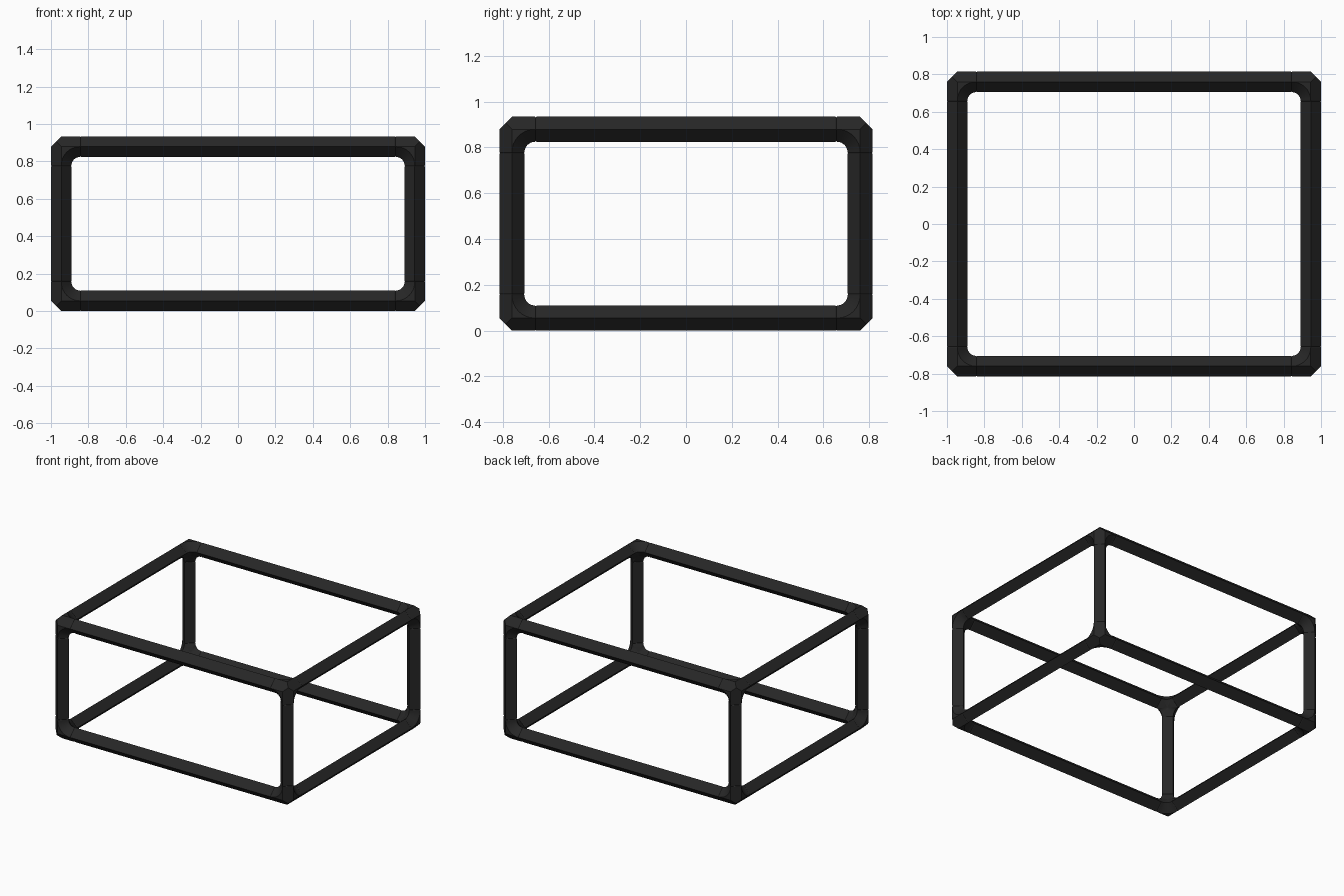
import bpy, bmesh, math
from itertools import product
from mathutils import Vector

cube = bpy.data.objects.get("Cube")
if cube:
    bpy.data.objects.remove(cube)

HALF = Vector((1.0, 0.815, 0.467))   # outer half extents
R = 0.055                            # half width of the diamond bar section
L = 0.1                              # reach of a corner joint along each bar
SEAM = 0.004                         # small groove where bar meets joint
STEPS = 8
AXIS = HALF - Vector((R, R, R))      # bar centre lines
LIFT = Vector((0, 0, HALF.z))

mat = bpy.data.materials.new("matte_black")
mat.use_nodes = True
black = (0.02, 0.02, 0.02, 1)
mat.diffuse_color = black
shader = mat.node_tree.nodes["Principled BSDF"]
shader.inputs["Base Color"].default_value = black
shader.inputs["Roughness"].default_value = 0.6


def finish(name, polygons):
    """Make an object from polygons given as lists of points."""
    bm = bmesh.new()
    for poly in polygons:
        bm.faces.new([bm.verts.new(p + LIFT) for p in poly])
    bmesh.ops.remove_doubles(bm, verts=bm.verts, dist=1e-5)
    bmesh.ops.recalc_face_normals(bm, faces=bm.faces)
    mesh = bpy.data.meshes.new(name)
    bm.to_mesh(mesh)
    bm.free()
    mesh.materials.append(mat)
    obj = bpy.data.objects.new(name, mesh)
    bpy.context.collection.objects.link(obj)
    bpy.ops.object.select_all(action='DESELECT')
    obj.select_set(True)
    bpy.context.view_layer.objects.active = obj
    bpy.ops.object.shade_smooth_by_angle(angle=math.radians(25))


def point(k, u, v, w):
    """Point whose u lies on axis k and v, w on the next two axes."""
    p = Vector((0, 0, 0))
    p[k], p[(k + 1) % 3], p[(k + 2) % 3] = u, v, w
    return p


def diamond(k, u, r):
    return [point(k, u, *c) for c in ((r, 0), (0, r), (-r, 0), (0, -r))]


def arc(k, radius, w):
    """Concave quarter arc between the bars on the two axes after k."""
    pts = []
    for i in range(STEPS + 1):
        a = math.pi / 2 * i / STEPS
        pts.append(point(k, w, -L + radius * math.cos(a), -L + radius * math.sin(a)))
    return pts


def joint_polygons():
    """Three-way elbow with its outside corner towards +x +y +z."""
    polys = []
    apex = Vector((R, R, R)) / 2
    hollow = Vector((-R, -R, -R)) * 0.8
    for k in range(3):
        # outer chamfer running out to the tip
        polys.append([point(k, -L, R, 0), point(k, 0, R, 0), apex,
                      point(k, 0, 0, R), point(k, -L, 0, R)])
        # flat gusset and the curved flank below it
        ridge, inner = arc(k, L, R), arc(k, L - R, 0)
        polys.append([point(k, R, 0, 0)] + ridge)
        for i in range(STEPS):
            polys.append([ridge[i], ridge[i + 1], inner[i + 1], inner[i]])
            polys.append([inner[i], inner[i + 1], hollow])
        # inside face and slightly tapered end towards the bar
        polys.append([point(k, -L, -R, 0), point(k, -L, 0, -R), hollow])
        wide, tip = diamond(k, -L, R), diamond(k, -L - SEAM, R * 0.94)
        polys += [[wide[i], wide[i - 1], tip[i - 1], tip[i]] for i in range(4)]
        polys.append(tip)
    return polys


SIDE = ({-1: "right", 1: "left"}, {-1: "front", 1: "back"}, {-1: "bottom", 1: "top"})
KIND = ("cross_bar", "side_bar", "upright")

# eight corner joints
for signs in product((-1, 1), repeat=3):
    name = "_".join(SIDE[i][signs[i]] for i in (2, 1, 0)) + "_joint"
    finish(name, [[Vector([s * (a + c) for s, a, c in zip(signs, AXIS, p)]) for p in poly]
                  for poly in joint_polygons()])

# twelve bars
for k in range(3):
    end = AXIS[k] - L - SEAM
    for sv, sw in product((-1, 1), repeat=2):
        b, c = (k + 1) % 3, (k + 2) % 3
        centre = point(k, 0, sv * AXIS[b], sw * AXIS[c])
        rings = [[p + centre for p in diamond(k, u, r)] for u, r in (
            (-end, R * 0.94), (-end + SEAM, R), (end - SEAM, R), (end, R * 0.94))]
        polys = [rings[0], rings[-1]]
        for lo, hi in zip(rings, rings[1:]):
            polys += [[lo[i], lo[i - 1], hi[i - 1], hi[i]] for i in range(4)]
        finish(f"{SIDE[b][sv]}_{SIDE[c][sw]}_{KIND[k]}", polys)
